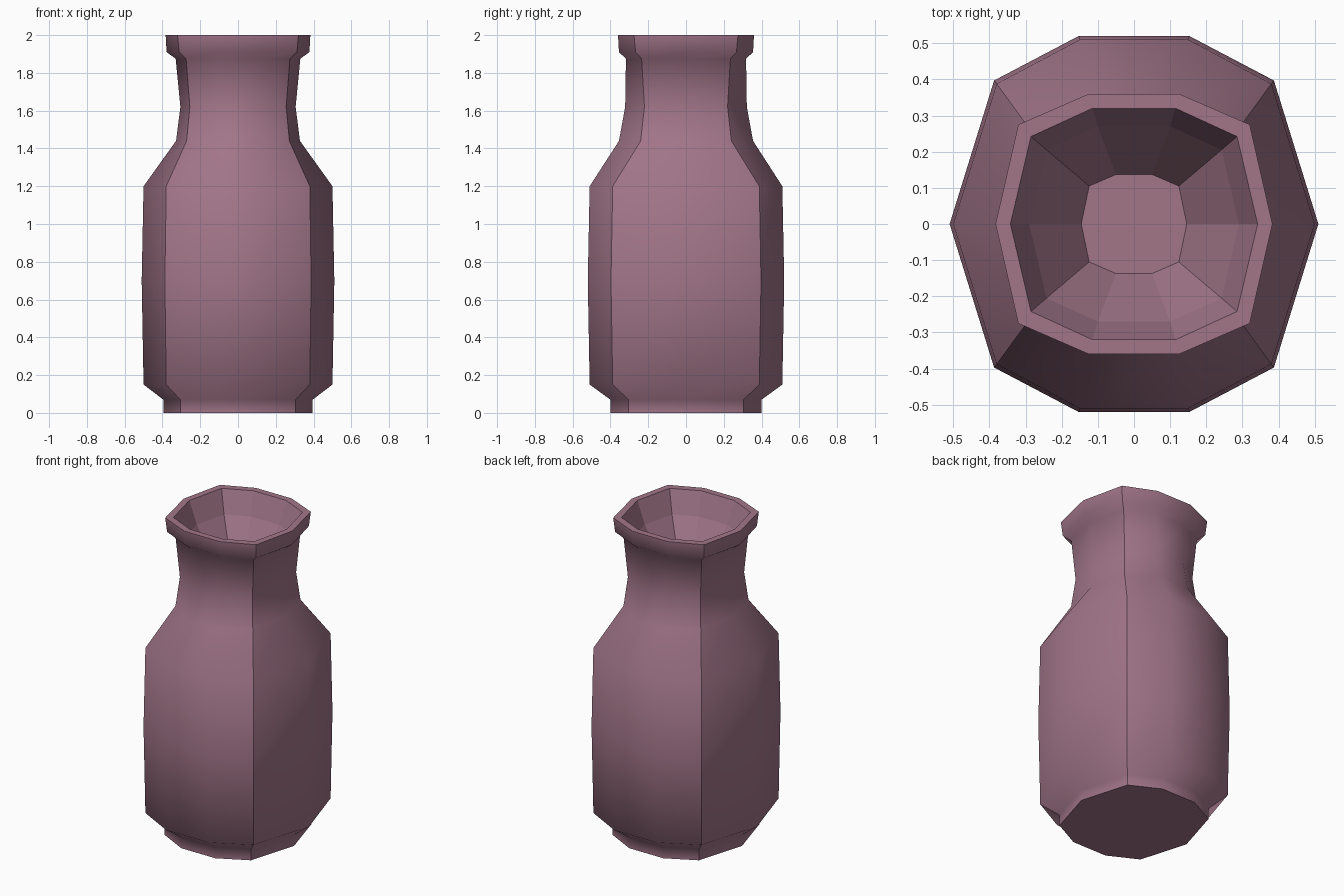
import bpy, bmesh

if "Cube" in bpy.data.objects:
    bpy.data.objects.remove(bpy.data.objects["Cube"])

# Each ring: z, side point x, corner x, corner y, face x, face y (one quadrant)
OUTER = [
    (0.00, 0.395, 0.305, 0.305, 0.12, 0.40),
    (0.07, 0.395, 0.305, 0.305, 0.12, 0.40),
    (0.15, 0.500, 0.380, 0.388, 0.15, 0.51),
    (0.70, 0.510, 0.387, 0.397, 0.153, 0.52),
    (1.20, 0.500, 0.380, 0.388, 0.15, 0.51),
    (1.44, 0.328, 0.272, 0.240, 0.105, 0.355),
    (1.62, 0.305, 0.255, 0.220, 0.10, 0.322),
    (1.875, 0.330, 0.275, 0.235, 0.107, 0.318),
    (1.91, 0.378, 0.312, 0.267, 0.122, 0.355),
    (2.00, 0.383, 0.320, 0.275, 0.125, 0.36),
]
INNER = [
    (2.00, 0.342, 0.285, 0.242, 0.115, 0.32),
    (1.86, 0.290, 0.242, 0.205, 0.10, 0.27),
    (1.62, 0.146, 0.124, 0.105, 0.05, 0.137),
]
CORNERS = (1, 4, 6, 9)


def ring(bm, z, sx, cx, cy, fx, fy):
    """Ten-sided cross-section mirrored from one quadrant."""
    pts = [(sx, 0), (cx, cy), (fx, fy), (-fx, fy), (-cx, cy),
           (-sx, 0), (-cx, -cy), (-fx, -fy), (fx, -fy), (cx, -cy)]
    return [bm.verts.new((x, y, z)) for x, y in pts]


bm = bmesh.new()
rings = [ring(bm, *r) for r in OUTER + INNER]
n_out = len(OUTER)

# Walls, rim and funnel
for k, (a, b) in enumerate(zip(rings, rings[1:])):
    for i in range(10):
        j = (i + 1) % 10
        f = bm.faces.new((a[i], a[j], b[j], b[i]))
        f.smooth = k < n_out - 1

# Base and inside floor
bm.faces.new(rings[0][::-1])
bm.faces.new(rings[-1])

# Sharp corners up the outside, sharp rim and foot
for a, b in zip(rings[:n_out], rings[1:n_out]):
    for i in CORNERS:
        bm.edges.get((a[i], b[i])).smooth = False
for r in (rings[0], rings[n_out - 1]):
    for i in range(10):
        bm.edges.get((r[i], r[(i + 1) % 10])).smooth = False

mesh = bpy.data.meshes.new("vase")
bm.to_mesh(mesh)
bm.free()
vase = bpy.data.objects.new("vase", mesh)
bpy.context.collection.objects.link(vase)

mat = bpy.data.materials.new("mauve_clay")
mat.diffuse_color = (0.36, 0.18, 0.25, 1)
mat.use_nodes = True
mat.node_tree.nodes["Principled BSDF"].inputs["Base Color"].default_value = mat.diffuse_color
mesh.materials.append(mat)
